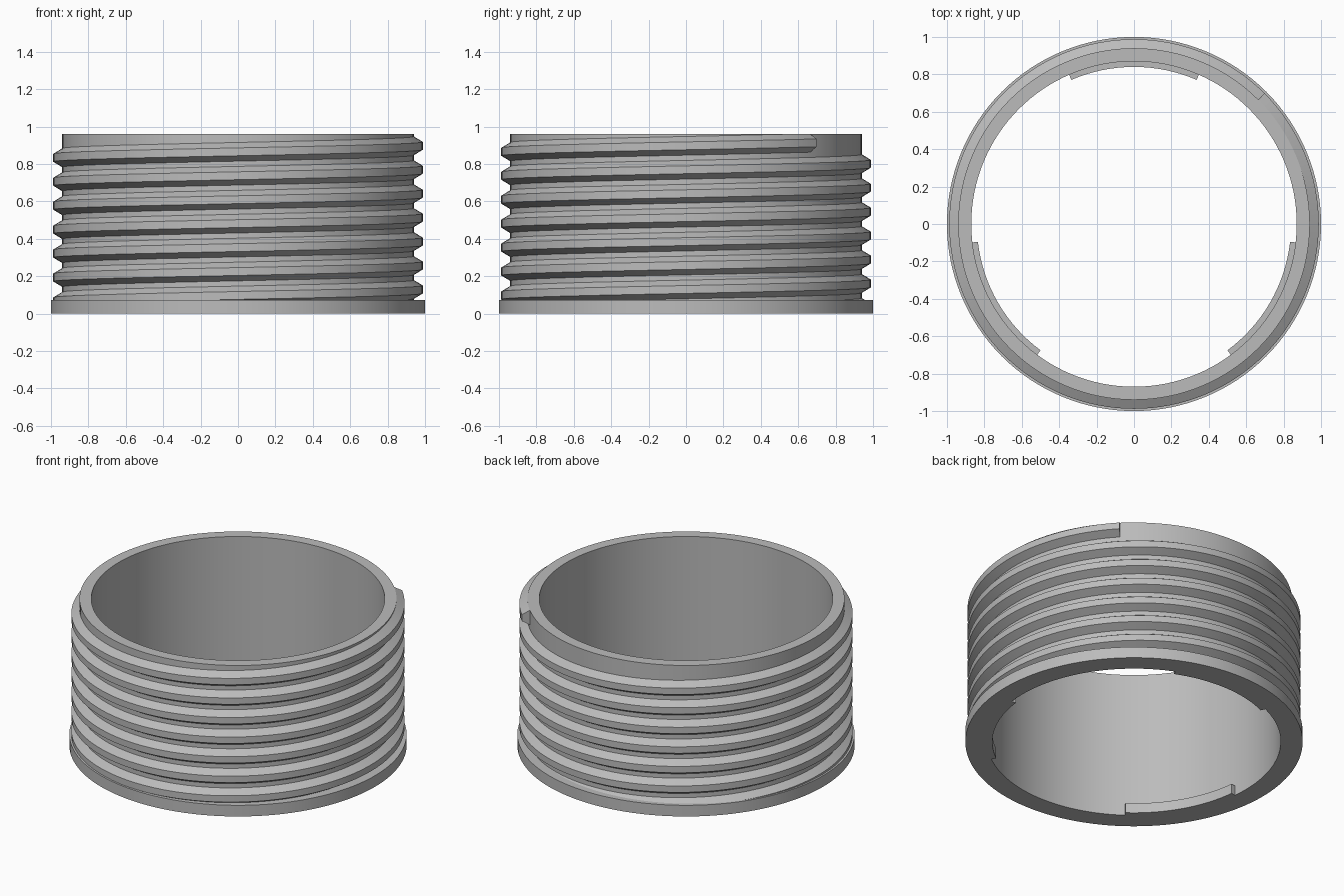
import bpy
import bmesh
from math import cos, sin, radians, pi

cube = bpy.data.objects.get("Cube")
if cube:
    bpy.data.objects.remove(cube, do_unlink=True)

# Main dimensions
HEIGHT = 0.96
FLANGE_TOP = 0.073
FLANGE_R, BODY_R, CREST_R = 1.0, 0.94, 0.988
BORE_R, TAB_R = 0.87, 0.84
PITCH, TURNS, THREAD_START = 0.128, 7, 0.017
SEGMENTS = 128

grey = bpy.data.materials.new("plain_grey")
grey.use_nodes = True
colour = (0.5, 0.5, 0.5, 1)
grey.diffuse_color = colour
grey.node_tree.nodes["Principled BSDF"].inputs["Base Color"].default_value = colour


def sweep(name, profile, start, end, steps, rise=0.0, closed=False):
    """Sweep an (r, z) profile around the z axis, rising by rise per turn."""
    bm = bmesh.new()
    rings = []
    for i in range(steps if closed else steps + 1):
        turn = (end - start) * i / steps
        a = start + turn
        lift = rise * turn / (2 * pi)
        ring = []
        for r, z in profile:
            level = z + lift
            if rise:  # keep the thread inside the body height
                level = min(max(level, 0.005), HEIGHT - 0.001)
            ring.append(bm.verts.new((r * cos(a), r * sin(a), level)))
        rings.append(ring)
    n = len(profile)
    pairs = list(zip(rings, rings[1:]))
    if closed:
        pairs.append((rings[-1], rings[0]))
    else:
        bm.faces.new(rings[0])
        bm.faces.new(rings[-1])
    for one, two in pairs:
        for j in range(n):
            k = (j + 1) % n
            bm.faces.new((one[j], two[j], two[k], one[k]))
    bmesh.ops.recalc_face_normals(bm, faces=bm.faces)
    mesh = bpy.data.meshes.new(name)
    bm.to_mesh(mesh)
    bm.free()
    mesh.materials.append(grey)
    obj = bpy.data.objects.new(name, mesh)
    bpy.context.collection.objects.link(obj)
    bpy.ops.object.select_all(action="DESELECT")
    obj.select_set(True)
    bpy.context.view_layer.objects.active = obj
    bpy.ops.object.shade_smooth_by_angle(angle=radians(25))
    return obj


# Tube with a flange around its foot
tube = [(BORE_R, 0), (FLANGE_R, 0), (FLANGE_R, FLANGE_TOP),
        (BODY_R, FLANGE_TOP), (BODY_R, HEIGHT), (BORE_R, HEIGHT)]
sweep("tube_with_flange", tube, 0, 2 * pi, SEGMENTS, closed=True)

# Helical thread with a flat crest, rooted slightly inside the tube
root, crest = 0.05, 0.021
thread = [(BODY_R - 0.02, -root), (BODY_R, -root), (CREST_R, -crest),
          (CREST_R, crest), (BODY_R, root), (BODY_R - 0.02, root)]
thread = [(r, z + THREAD_START) for r, z in thread]
first = radians(45)
sweep("outer_thread", thread, first, first + TURNS * 2 * pi,
      TURNS * SEGMENTS, rise=PITCH)

# Three tabs inside the lower rim
tab = [(TAB_R, 0), (BORE_R + 0.002, 0),
       (BORE_R + 0.002, 0.065), (TAB_R, 0.065)]
for label, middle in (("back", 90), ("right", 210), ("left", 330)):
    sweep("inner_tab_" + label, tab, radians(middle - 23.5),
          radians(middle + 23.5), 16)
